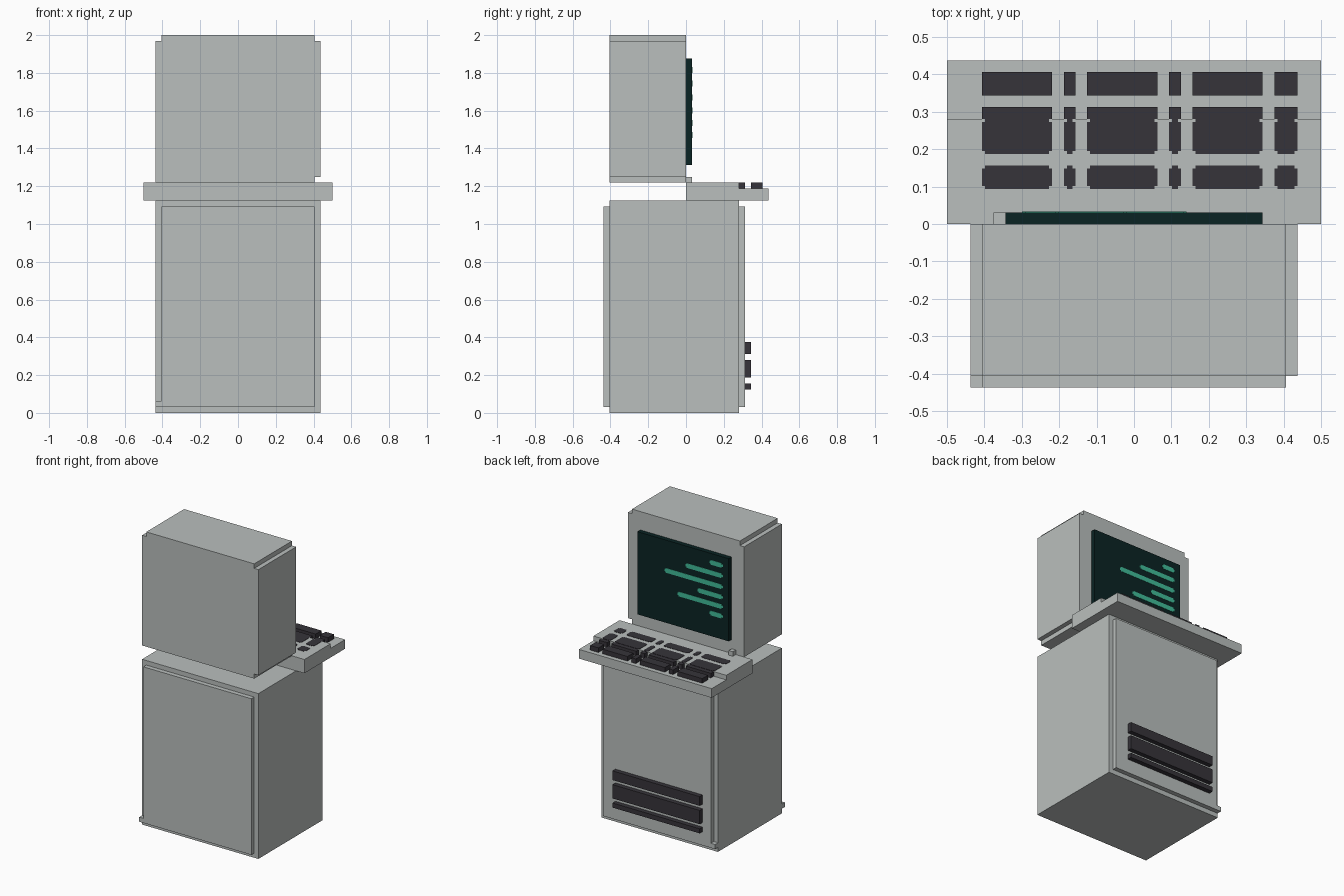
import bpy
import bmesh

default = bpy.data.objects.get("Cube")
if default:
    bpy.data.objects.remove(default, do_unlink=True)

U = 1 / 32      # block unit used throughout
STEP = 0.008    # corner step of the painted plates


def material(name, rgb):
    m = bpy.data.materials.new(name)
    m.use_nodes = True
    m.diffuse_color = (*rgb, 1)
    m.node_tree.nodes["Principled BSDF"].inputs["Base Color"].default_value = (*rgb, 1)
    return m


GREY = material("casing grey", (0.49, 0.52, 0.51))
DARK = material("key charcoal", (0.037, 0.034, 0.042))
GLASS = material("screen dark teal", (0.003, 0.017, 0.017))
GREEN = material("text green", (0.053, 0.50, 0.32))


def prism(name, outline, axis, lo, hi, mat):
    """Extrude a 2D outline along an axis from lo to hi."""
    place = {"x": lambda a, b, t: (t, a, b),
             "y": lambda a, b, t: (a, t, b),
             "z": lambda a, b, t: (a, b, t)}[axis]
    bm = bmesh.new()
    face = bm.faces.new([bm.verts.new(place(a, b, lo)) for a, b in outline])
    ext = bmesh.ops.extrude_face_region(bm, geom=[face])
    offset = place(0, 0, hi - lo)
    bmesh.ops.translate(bm, vec=offset,
                        verts=[g for g in ext["geom"] if isinstance(g, bmesh.types.BMVert)])
    bmesh.ops.recalc_face_normals(bm, faces=bm.faces)
    mesh = bpy.data.meshes.new(name)
    bm.to_mesh(mesh)
    bm.free()
    mesh.materials.append(mat)
    ob = bpy.data.objects.new(name, mesh)
    bpy.context.collection.objects.link(ob)
    return ob


def rect(a0, a1, b0, b1):
    return [(a0, b0), (a1, b0), (a1, b1), (a0, b1)]


def stepped(a0, a1, b0, b1, s=STEP):
    """Rectangle with a small square step cut from each corner."""
    return [(a0 + s, b0), (a1 - s, b0), (a1 - s, b0 + s), (a1, b0 + s),
            (a1, b1 - s), (a1 - s, b1 - s), (a1 - s, b1), (a0 + s, b1),
            (a0 + s, b1 - s), (a0, b1 - s), (a0, b0 + s), (a0 + s, b0 + s)]


def units(outline):
    return [(a * U, b * U) for a, b in outline]


# Cabinet body with a raised panel and small foot on both broad sides
prism("cabinet_body", units(rect(-14, 14, 0, 36)), "y", -13 * U, 9 * U, GREY)
panel = units([(-14, 1), (13, 1), (13, 35), (-13, 35), (-13, 2), (-14, 2)])
prism("front_panel", panel, "y", -14 * U, -13 * U, GREY)
prism("back_panel", panel, "y", 9 * U, 10 * U, GREY)

# Ventilation bars
for i, (z0, z1) in enumerate([(4, 5), (6, 9), (10, 12)]):
    prism(f"vent_bar_{i + 1}", units(rect(-11, 10, z0, z1)), "y", 10 * U, 11 * U, DARK)

# Keyboard desk with a lower ledge at the operator's edge
prism("keyboard_desk", units([(0, 36), (14, 36), (14, 38), (9, 38), (9, 39), (0, 39)]),
      "x", -16 * U, 16 * U, GREY)

# Monitor casing, notched along three edges
prism("monitor_casing", units([(-14, 39), (13, 39), (13, 40), (14, 40), (14, 63), (13, 63),
                               (13, 64), (-13, 64), (-13, 63), (-14, 63)]),
      "y", -13 * U, 0, GREY)
prism("monitor_knob", units(rect(-12, -11, 39, 40)), "y", 0, U, GREY)
prism("screen", units(rect(-11, 11, 42, 60)), "y", 0, U, GLASS)

# Lines of text on the screen: height and length
lines = [(1.815, 0.10), (1.745, 0.28), (1.67, 0.44), (1.60, 0.19), (1.535, 0.34), (1.47, 0.10)]
for i, (z, length) in enumerate(lines):
    prism(f"text_line_{i + 1}", stepped(-0.30, -0.30 + length, z - 0.016, z + 0.016),
          "y", U, U + 0.002, GREEN)

# Keys: raised blocks on the ledge, flat plates on the upper desk
columns = [(-13, -7), (-6, -5), (-4, 2), (3, 4), (5, 11), (12, 14)]
for i, (x0, x1) in enumerate(columns):
    for j, (y0, y1) in enumerate([(9, 10), (11, 13)]):
        prism(f"key_block_{i + 1}_{j + 1}", units(rect(x0, x1, y0, y1)),
              "z", 38 * U, 39 * U, DARK)
    for j, (y0, y1) in enumerate([(3, 5), (6, 9)]):
        prism(f"key_plate_{i + 1}_{j + 1}", stepped(x0 * U, x1 * U, y0 * U, y1 * U),
              "z", 39 * U, 39 * U + 0.002, DARK)
